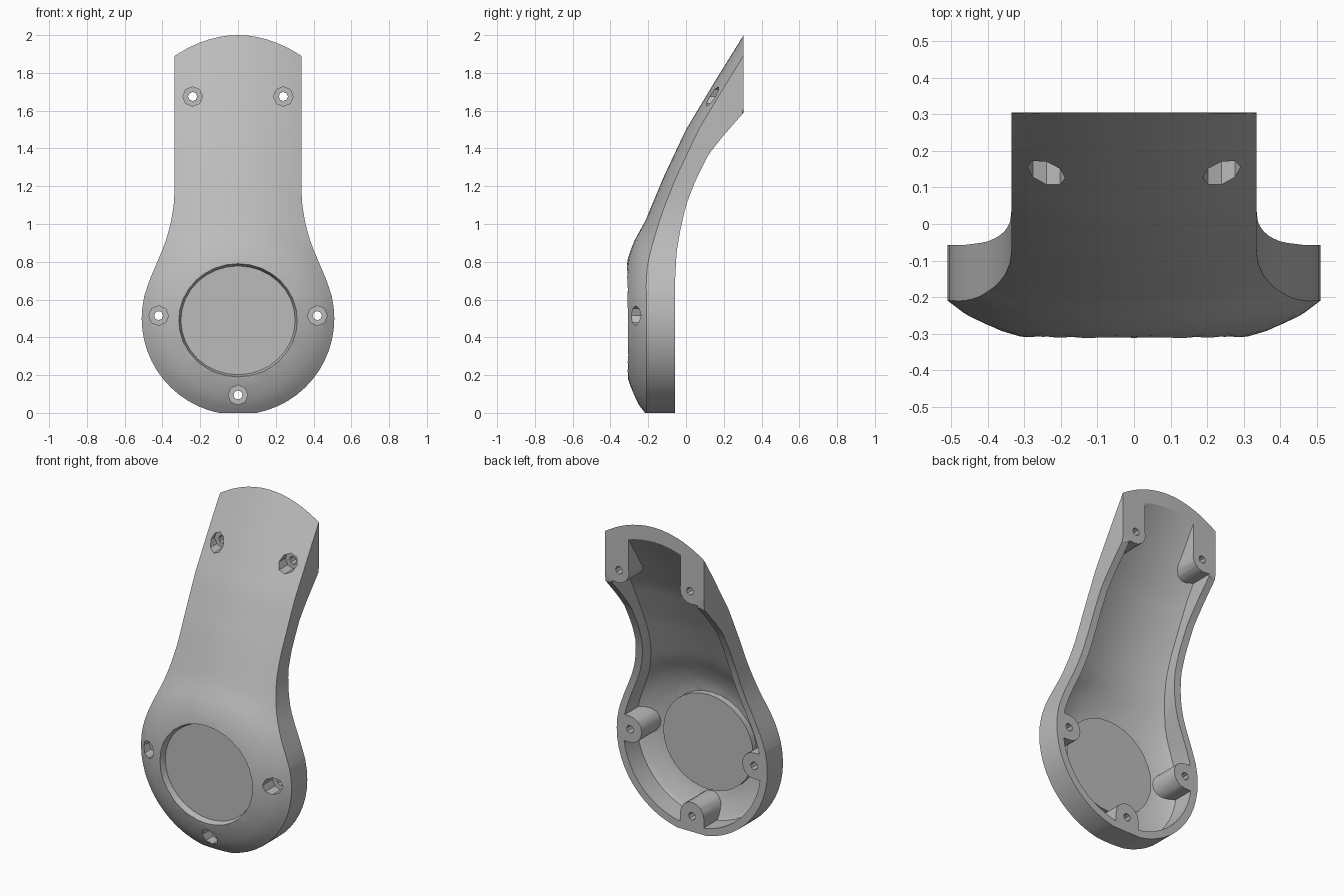
import bpy, bmesh, math
from mathutils import Matrix

if "Cube" in bpy.data.objects:
    bpy.data.objects.remove(bpy.data.objects["Cube"], do_unlink=True)

WALL = 0.045
BULB_Z, BULB_R = 0.5, 0.51
BACK_Y = 0.305

# Profiles: (position, value) pairs
HALF_WIDTH = [(0.62, 0.496), (0.7, 0.47), (0.8, 0.427), (0.9, 0.385), (1.0, 0.357),
              (1.1, 0.34), (1.2, 0.335), (2.0, 0.335)]
CROWN = [(0.79, -0.31), (1.0, -0.222), (1.25, -0.118), (1.5, 0), (1.75, 0.15), (2.0, BACK_Y)]
RIM = [(0.7, -0.058), (0.85, -0.05), (0.97, -0.03), (1.1, 0.0), (1.23, 0.05),
       (1.37, 0.12), (1.47, 0.2), (1.59, BACK_Y)]
DOME = [(0, -0.345), (0.31, -0.31), (0.38, -0.287), (0.45, -0.255), (0.51, -0.21), (2.0, 1.0)]


def interp(points, t):
    if t <= points[0][0]:
        return points[0][1]
    for (a, p), (b, q) in zip(points, points[1:]):
        if t <= b:
            return p + (q - p) * (t - a) / (b - a)
    return points[-1][1]


def front_y(x, z):
    dome = interp(DOME, math.hypot(x, z - BULB_Z))
    if z < 0.7:
        return dome
    return min(dome, interp(CROWN, z) + 0.067 * (x / 0.335) ** 2)


def link(name, bm):
    bmesh.ops.recalc_face_normals(bm, faces=bm.faces)
    mesh = bpy.data.meshes.new(name)
    bm.to_mesh(mesh)
    bm.free()
    obj = bpy.data.objects.new(name, mesh)
    bpy.context.collection.objects.link(obj)
    return obj


def body(name, inset, front_shift, back_shift):
    """Closed loft: curved front, rim profile at the back, straight side walls."""
    rows = []
    radius = BULB_R - inset
    for i in range(15):
        a = 0.2 + (math.pi / 2 + 0.03) * i / 14
        rows.append((BULB_Z - radius * math.cos(a), radius * math.sin(a)))
    for i in range(29):
        z = 0.62 + 1.38 * i / 28
        rows.append((z, interp(HALF_WIDTH, z) - inset))
    cols = 20
    bm = bmesh.new()
    front, back = [], []
    for z, w in rows:
        f, b = [], []
        droop = 0.11 * max(0, (z - 1.5) / 0.5)
        for j in range(cols + 1):
            u = math.sin(math.pi * (j / cols - 0.5))
            x, zz = u * w, z - droop * u * u
            y = front_y(x, zz) + front_shift
            if front_shift:
                y = max(y, -0.255)
            end = interp(RIM, zz) + back_shift
            f.append(bm.verts.new((x, min(y, end), zz)))
            b.append(bm.verts.new((x, end, zz)))
        front.append(f)
        back.append(b)

    def strip(p, q):
        for k in range(len(p) - 1):
            bm.faces.new((p[k], p[k + 1], q[k + 1], q[k]))

    for grid in (front, back):
        for p, q in zip(grid, grid[1:]):
            strip(p, q)
    for j in (0, cols):
        strip([r[j] for r in front], [r[j] for r in back])
    for i in (0, -1):
        strip(front[i], back[i])
    bmesh.ops.remove_doubles(bm, verts=bm.verts, dist=0.0025)
    bmesh.ops.triangulate(bm, faces=bm.faces)
    return link(name, bm)


def rod(name, x, z, radius, y0, y1, sides, stretch=1.0, flare=0.0):
    """Cylinder along y; flare widens its front end."""
    bm = bmesh.new()
    place = (Matrix.Translation((x, (y0 + y1) / 2, z)) @ Matrix.Diagonal((stretch, 1, 1, 1))
             @ Matrix.Rotation(math.pi / 2, 4, "X"))
    bmesh.ops.create_cone(bm, cap_ends=True, segments=sides, radius1=radius,
                          radius2=radius + flare, depth=y1 - y0, matrix=place)
    return link(name, bm)


def block(name, x0, x1, z0, z1, y0=-0.5, y1=0.6):
    bm = bmesh.new()
    place = (Matrix.Translation(((x0 + x1) / 2, (y0 + y1) / 2, (z0 + z1) / 2))
             @ Matrix.Diagonal((x1 - x0, y1 - y0, z1 - z0, 1)))
    bmesh.ops.create_cube(bm, size=1, matrix=place)
    return link(name, bm)


def cut(target, tool):
    mod = target.modifiers.new("cut", "BOOLEAN")
    mod.operation = "DIFFERENCE"
    mod.solver = "EXACT"
    mod.object = tool
    bpy.context.view_layer.objects.active = target
    bpy.ops.object.modifier_apply(modifier=mod.name)
    bpy.data.objects.remove(tool, do_unlink=True)


shell = body("cover_shell", 0, 0, 0)
cavity = body("cavity", WALL, 0.055, 0.12)

# Material left standing in the cavity: screw bosses and the round front plate
for s in (-1, 1):
    cut(cavity, rod("side_boss", s * 0.42, 0.515, 0.08, -0.5, 0.6, 16))
    cut(cavity, block("side_boss_web", *sorted((s * 0.42, s * 0.6)), 0.435, 0.595))
    cut(cavity, rod("top_boss", s * 0.25, 1.675, 0.078, -0.5, 0.6, 16))
    cut(cavity, block("top_boss_web", *sorted((s * 0.25, s * 0.5)), 1.6, 1.7))
    cut(cavity, block("top_boss_column", *sorted((s * 0.175, s * 0.5)), 1.68, 2.1))
cut(cavity, rod("bottom_boss", 0, 0.1, 0.08, -0.5, 0.6, 16))
cut(cavity, block("bottom_boss_web", -0.08, 0.08, -0.1, 0.1))
cut(cavity, rod("plate_back", 0, 0.49, 0.29, -0.5, -0.215, 32, 1.05))
cut(shell, cavity)

# Shallow round recess on the front
cut(shell, rod("recess", 0, 0.49, 0.288, -0.35, -0.272, 32, 1.05, 0.024))

# Screw holes with wider front pockets
for x, z, floor in [(-0.42, 0.515, -0.19), (0.42, 0.515, -0.19), (0, 0.095, -0.19),
                    (-0.24, 1.675, 0.19), (0.24, 1.675, 0.19)]:
    cut(shell, rod("pocket", x, z, 0.052, -0.6, floor, 8))
    cut(shell, rod("screw_hole", x, z, 0.024, -0.6, 0.6, 8))

# Colour and shading
grey = bpy.data.materials.new("plain grey")
grey.use_nodes = True
colour = (0.5, 0.5, 0.5, 1)
grey.diffuse_color = colour
grey.node_tree.nodes["Principled BSDF"].inputs["Base Color"].default_value = colour
shell.data.materials.clear()
shell.data.materials.append(grey)
for face in shell.data.polygons:
    face.material_index = 0
bpy.ops.object.select_all(action="DESELECT")
shell.select_set(True)
bpy.context.view_layer.objects.active = shell
bpy.ops.object.shade_smooth_by_angle(angle=math.radians(30))
